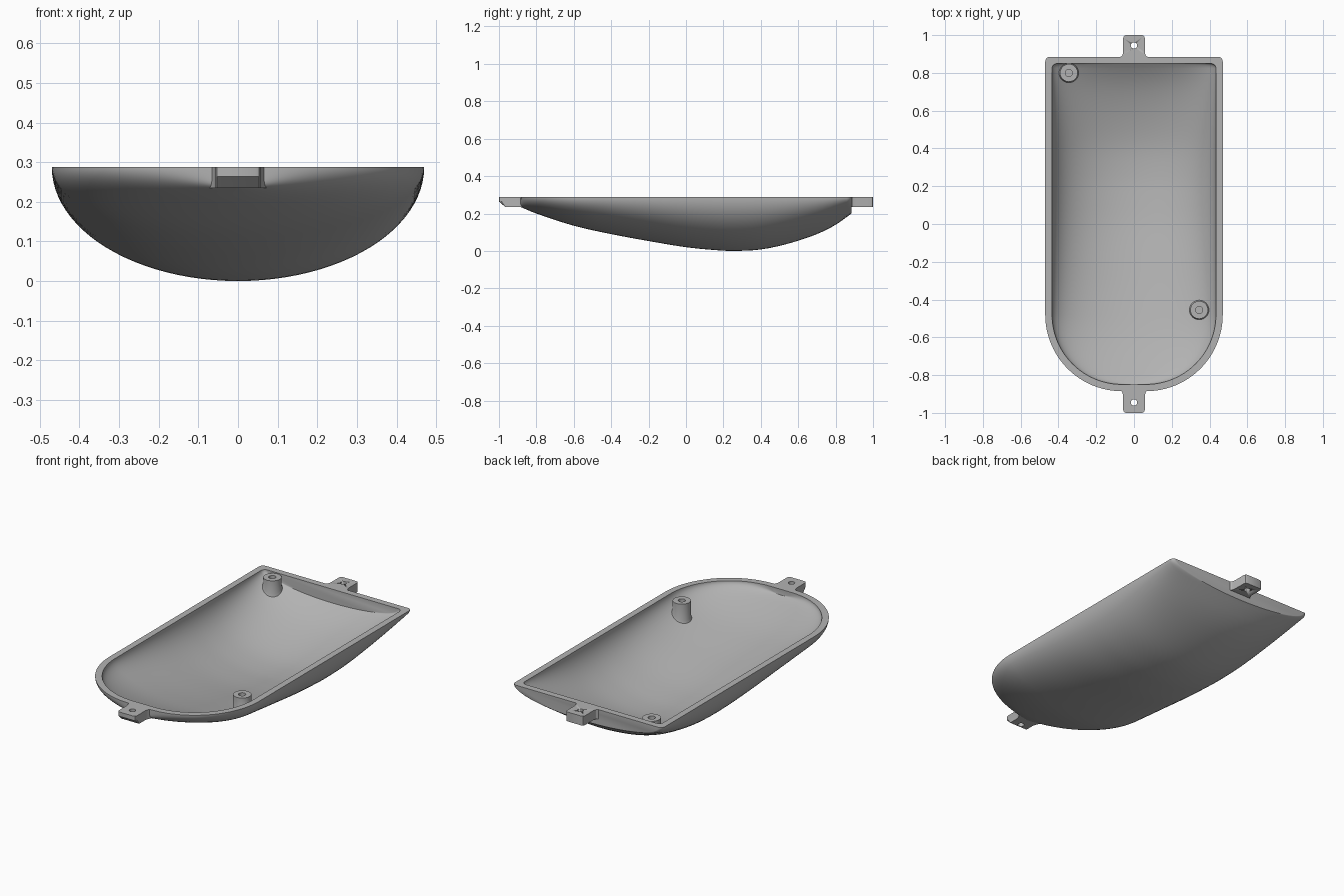
import bpy, bmesh, math

TOP = 0.288          # height of the flat rim
HALF_W, HALF_L = 0.47, 0.885
WALL = 0.036
SEG = 48             # steps across each hull section

# keel line (y, z) along the length
KEEL = [(-.885, .235), (-.8, .2), (-.6, .135), (-.4, .09), (-.2, .053), (0, .02), (.15, .005),
        (.25, 0), (.4, .008), (.55, .04), (.7, .09), (.8, .14), (.885, .2)]

if "Cube" in bpy.data.objects:
    bpy.data.objects.remove(bpy.data.objects["Cube"])

grey = bpy.data.materials.new("grey_plastic")
grey.use_nodes = True
grey.diffuse_color = (0.45, 0.45, 0.45, 1)
grey.node_tree.nodes["Principled BSDF"].inputs["Base Color"].default_value = grey.diffuse_color


def finish(name, bm, angle=35):
    """Turn a bmesh into a shaded, coloured object."""
    bmesh.ops.recalc_face_normals(bm, faces=bm.faces)
    mesh = bpy.data.meshes.new(name)
    bm.to_mesh(mesh)
    bm.free()
    mesh.materials.append(grey)
    obj = bpy.data.objects.new(name, mesh)
    bpy.context.collection.objects.link(obj)
    bpy.ops.object.select_all(action='DESELECT')
    obj.select_set(True)
    bpy.context.view_layer.objects.active = obj
    bpy.ops.object.shade_smooth_by_angle(angle=math.radians(angle))
    return obj


def slope(i):
    a, b = KEEL[max(i - 1, 0)], KEEL[min(i + 1, len(KEEL) - 1)]
    return (b[1] - a[1]) / (b[0] - a[0])


def depth(y):
    """Smooth depth of the keel below the rim."""
    i = max(k for k in range(len(KEEL) - 1) if k == 0 or KEEL[k][0] <= y)
    (y0, z0), (y1, z1) = KEEL[i], KEEL[i + 1]
    h = y1 - y0
    t = min(max((y - y0) / h, 0), 1)
    z = ((2 * t**3 - 3 * t**2 + 1) * z0 + (t**3 - 2 * t**2 + t) * h * slope(i)
         + (3 * t**2 - 2 * t**3) * z1 + (t**3 - t**2) * h * slope(i + 1))
    return TOP - z


def sections(inset):
    """Rows of (y, half width): round nose, straight sides, small rear corners."""
    r, corner, nose_y = 0.405 - inset, 0.025, -0.48
    w, back = HALF_W - inset, HALF_L - inset
    rows = []
    for k in range(25):
        a = math.pi / 2 * k / 24
        rows.append((nose_y - r * math.cos(a), w - r + r * math.sin(a)))
    for k in range(1, 33):
        rows.append((nose_y + (back - corner - nose_y) * k / 32, w))
    for k in range(1, 7):
        a = math.pi / 2 * k / 6
        rows.append((back - corner + corner * math.sin(a), w - corner + corner * math.cos(a)))
    return rows


def skin(bm, inset):
    """Elliptical trough with flat ends."""
    grid = []
    for y, w in sections(inset):
        d = depth(y) - inset
        grid.append([bm.verts.new((w * math.cos(math.pi * j / SEG), y,
                                   TOP - d * math.sin(math.pi * j / SEG)))
                     for j in range(SEG + 1)])
    for a, b in zip(grid, grid[1:]):
        for j in range(SEG):
            bm.faces.new((a[j], a[j + 1], b[j + 1], b[j]))
    bm.faces.new(grid[0])
    bm.faces.new(grid[-1])
    return grid


# Shell: outer and inner skins joined by the flat rim
bm = bmesh.new()
outer, inner = skin(bm, 0), skin(bm, WALL)
for side in (0, SEG):
    for i in range(len(outer) - 1):
        bm.faces.new((outer[i][side], outer[i + 1][side], inner[i + 1][side], inner[i][side]))
for end in (0, -1):
    bm.faces.new((outer[end][0], outer[end][SEG], inner[end][SEG], inner[end][0]))
finish("shell", bm)


def ring(bm, x, y, r, z, n=32):
    """Circle of vertices; z may be a height or a function of position."""
    pts = [(x + r * math.cos(math.tau * k / n), y + r * math.sin(math.tau * k / n)) for k in range(n)]
    return [bm.verts.new((px, py, z(px, py) if callable(z) else z)) for px, py in pts]


def bridge(bm, a, b):
    for k in range(len(a)):
        m = (k + 1) % len(a)
        bm.faces.new((a[k], a[m], b[m], b[k]))


def floor_z(x, y):
    """Height just under the inner surface."""
    w = HALF_W - WALL
    return TOP - (depth(y) - WALL) * math.sqrt(max(0, 1 - (x / w)**2)) - 0.008


# Screw posts standing on the inner surface, with blind holes
def post(name, x, y):
    bm = bmesh.new()
    rings = [ring(bm, x, y, 0.055, floor_z),
             ring(bm, x, y, 0.047, lambda px, py: floor_z(px, py) + 0.02),
             ring(bm, x, y, 0.047, TOP - 0.004),
             ring(bm, x, y, 0.019, TOP - 0.004),
             ring(bm, x, y, 0.019, TOP - 0.04)]
    for a, b in zip(rings, rings[1:]):
        bridge(bm, a, b)
    bm.faces.new(rings[-1])
    finish(name, bm)


post("rear_screw_post", -0.345, 0.80)
post("front_screw_post", 0.345, -0.455)


# Mounting tabs with a through hole and flared root
def tab(name, sign, root, chamfer):
    half = [(.072, root), (.062, .893), (.057, .91), (.057, .985), (.053, .996), (.043, 1.0)]
    outline = half + [(-x, y) for x, y in reversed(half)]
    bm = bmesh.new()
    layers = []
    for z, limit in ((TOP, 1), (0.264, 1), (0.235, chamfer)):
        layers.append([bm.verts.new((x, sign * min(y, limit), z)) for x, y in outline])
    for a, b in zip(layers, layers[1:]):
        bridge(bm, a, b)
    bm.faces.new(layers[0])
    bm.faces.new(layers[-1])
    bmesh.ops.remove_doubles(bm, verts=bm.verts, dist=1e-5)
    obj = finish(name, bm, 30)

    cut = bmesh.new()
    low, high = ring(cut, 0, sign * 0.945, 0.017, 0.2), ring(cut, 0, sign * 0.945, 0.017, 0.32)
    bridge(cut, low, high)
    cut.faces.new(low)
    cut.faces.new(high)
    cutter = finish(name + "_cutter", cut)
    cutter.hide_render = True
    mod = obj.modifiers.new("hole", 'BOOLEAN')
    mod.operation, mod.solver, mod.object = 'DIFFERENCE', 'EXACT', cutter
    bpy.context.view_layer.objects.active = obj
    bpy.ops.object.modifier_apply(modifier=mod.name)
    bpy.data.objects.remove(cutter)


tab("rear_tab", 1, 0.884, 1)
tab("front_tab", -1, 0.872, 0.966)
